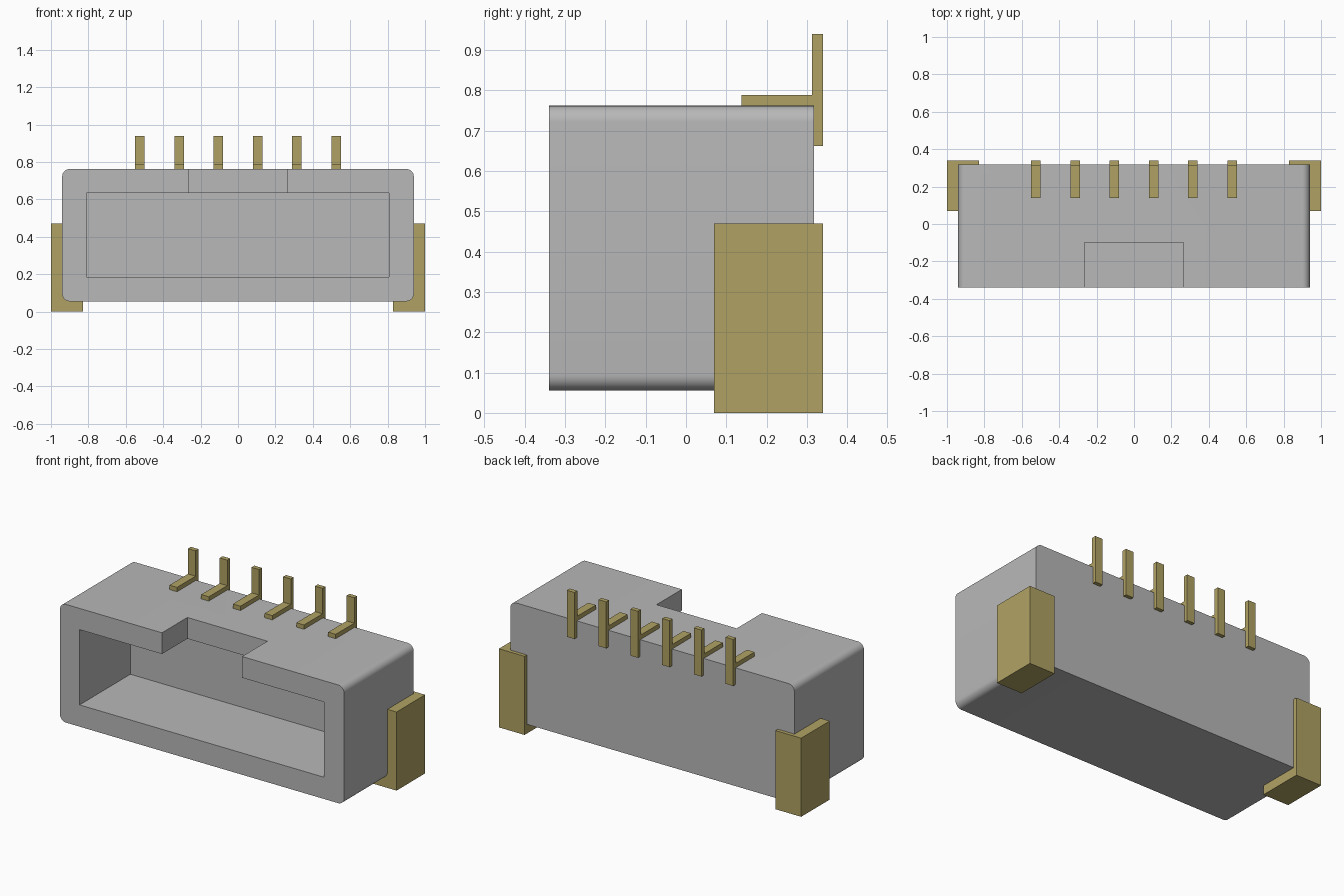
import bpy, bmesh

default = bpy.data.objects.get("Cube")
if default:
    bpy.data.objects.remove(default, do_unlink=True)


def material(name, color):
    m = bpy.data.materials.new(name)
    m.use_nodes = True
    m.diffuse_color = (*color, 1)
    m.node_tree.nodes["Principled BSDF"].inputs["Base Color"].default_value = (*color, 1)
    return m


GREY = material("grey plastic", (0.48, 0.48, 0.48))
BRASS = material("brass", (0.434, 0.361, 0.127))


def box(name, x, y, z, mat=None, radius=0):
    """Box from (min, max) ranges; radius rounds the edges running along y."""
    bm = bmesh.new()
    bmesh.ops.create_cube(bm, size=1)
    for v in bm.verts:
        v.co = [r[0] if c < 0 else r[1] for c, r in zip(v.co, (x, y, z))]
    if radius:
        edges = [e for e in bm.edges
                 if abs(e.verts[0].co.y - e.verts[1].co.y) > 0.1]
        bmesh.ops.bevel(bm, geom=edges, offset=radius, segments=8,
                        profile=0.5, affect='EDGES')
    mesh = bpy.data.meshes.new(name)
    bm.to_mesh(mesh)
    bm.free()
    ob = bpy.data.objects.new(name, mesh)
    bpy.context.collection.objects.link(ob)
    if mat:
        mesh.materials.append(mat)
    return ob


def cut(target, cutter):
    cutter.hide_render = True
    mod = target.modifiers.new("cut", 'BOOLEAN')
    mod.operation = 'DIFFERENCE'
    mod.solver = 'EXACT'
    mod.object = cutter
    bpy.ops.object.select_all(action='DESELECT')
    target.select_set(True)
    bpy.context.view_layer.objects.active = target
    bpy.ops.object.modifier_apply(modifier=mod.name)
    bpy.data.objects.remove(cutter, do_unlink=True)


# Housing with socket cavity and key notch
housing = box("housing", (-0.94, 0.94), (-0.34, 0.318), (0.055, 0.762), GREY, 0.04)
cut(housing, box("cavity_cutter", (-0.81, 0.807), (-0.5, 0.14), (0.185, 0.635)))
cut(housing, box("notch_cutter", (-0.265, 0.265), (-0.5, -0.1), (0.5, 0.9)))
bpy.ops.object.shade_smooth_by_angle(angle=0.6)

# Mounting tabs on both sides
for side, s in (("left", 1), ("right", -1)):
    box(side + "_mounting_tab", sorted((s * 0.83, s)), (0.07, 0.34), (0, 0.47), BRASS)

# Row of contact pins: a flat foot on top and an upright blade at the back
for i in range(6):
    cx = (i - 2.5) * 0.21
    span = (cx - 0.025, cx + 0.025)
    box(f"pin_foot_{i + 1}", span, (0.138, 0.315), (0.74, 0.788), BRASS)
    box(f"pin_blade_{i + 1}", span, (0.313, 0.34), (0.662, 0.94), BRASS)
